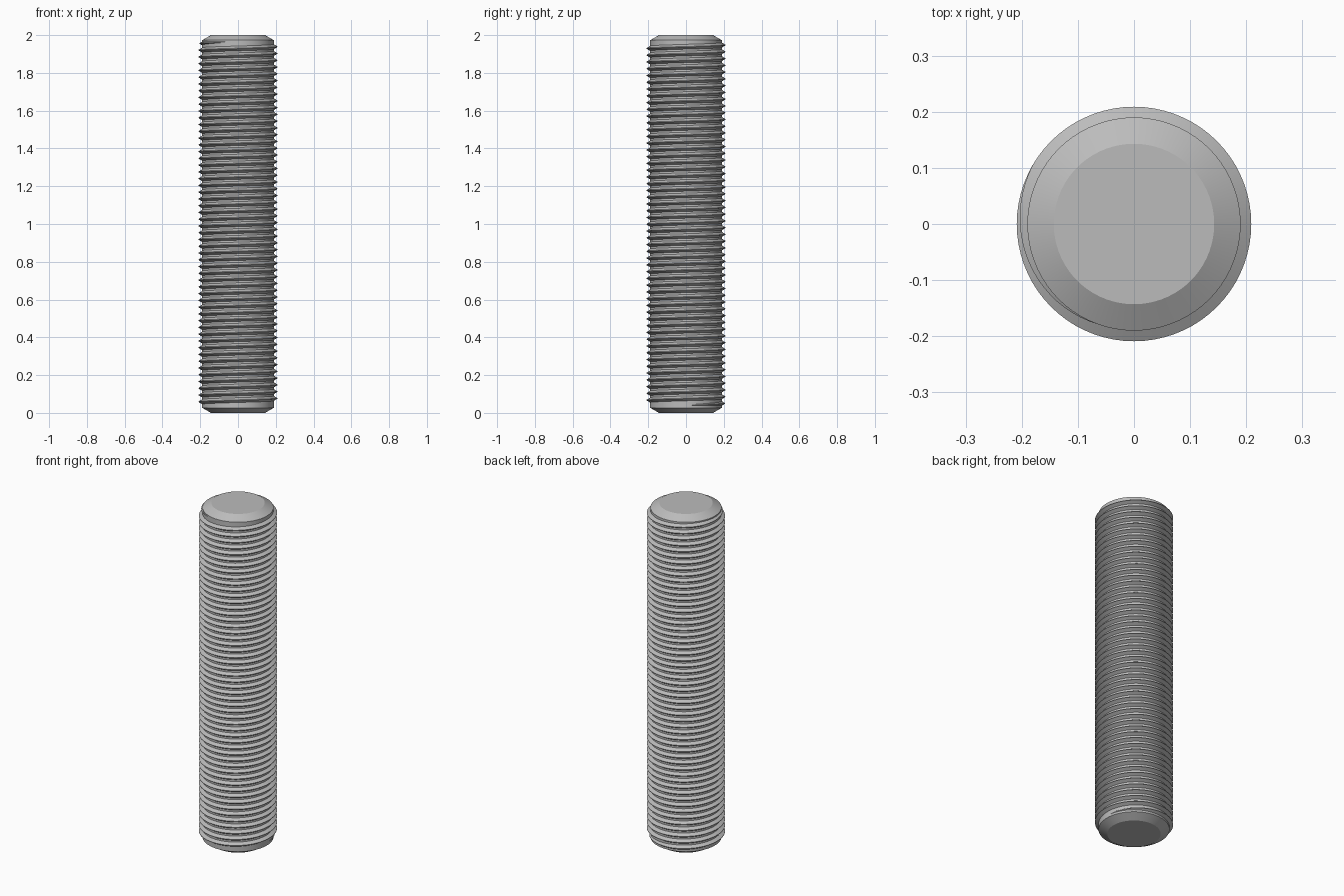
import bpy
import bmesh
from math import cos, sin, pi, radians

cube = bpy.data.objects.get("Cube")
if cube:
    bpy.data.objects.remove(cube, do_unlink=True)

HEIGHT = 2.0
CORE_R, CREST_R, TIP_R = 0.19, 0.209, 0.143
CHAMFER = 0.027
PITCH = 0.0358
SEGMENTS = 72

steel = bpy.data.materials.new("steel grey")
steel.use_nodes = True
GREY = (0.5, 0.5, 0.5, 1)
steel.diffuse_color = GREY
steel.node_tree.nodes["Principled BSDF"].inputs["Base Color"].default_value = GREY


def finish(bm, name):
    bmesh.ops.recalc_face_normals(bm, faces=bm.faces)
    mesh = bpy.data.meshes.new(name)
    bm.to_mesh(mesh)
    bm.free()
    obj = bpy.data.objects.new(name, mesh)
    bpy.context.collection.objects.link(obj)
    mesh.materials.append(steel)
    bpy.ops.object.select_all(action='DESELECT')
    obj.select_set(True)
    bpy.context.view_layer.objects.active = obj
    bpy.ops.object.shade_smooth_by_angle(angle=radians(25))
    return obj


def bridge(bm, a, b, closed):
    n = len(a)
    for i in range(n if closed else n - 1):
        j = (i + 1) % n
        bm.faces.new((a[i], a[j], b[j], b[i]))


# Chamfered core, turned from a profile
bm = bmesh.new()
profile = [(TIP_R, 0), (CORE_R, CHAMFER), (CORE_R, HEIGHT - CHAMFER), (TIP_R, HEIGHT)]
rings = []
for r, z in profile:
    angles = [2 * pi * i / SEGMENTS for i in range(SEGMENTS)]
    rings.append([bm.verts.new((r * cos(a), r * sin(a), z)) for a in angles])
for lower, upper in zip(rings, rings[1:]):
    bridge(bm, lower, upper, True)
bm.faces.new(rings[0])
bm.faces.new(rings[-1])
finish(bm, "rod_core")

# Right-handed helical thread, fading into the core at both ends
START, END = 0.0, 53 * 2 * pi + radians(255)
START_Z = 0.041
FADE = radians(105)
ROOT_R = CORE_R - 0.002
bm = bmesh.new()
steps = round((END - START) / (2 * pi) * SEGMENTS)
sections = []
for i in range(steps + 1):
    a = START + (END - START) * i / steps
    z = START_Z + PITCH * a / (2 * pi)
    fade = max(0.0, min(1.0, (a - START) / FADE, (END - a) / FADE))
    crest = ROOT_R + 0.001 + (CREST_R - ROOT_R - 0.001) * fade
    half = 0.003 + 0.011 * fade
    section = [(ROOT_R, -half), (crest, -0.0015), (crest, 0.0015), (ROOT_R, half)]
    sections.append([bm.verts.new((r * cos(a), r * sin(a), z + dz)) for r, dz in section])
for s, t in zip(sections, sections[1:]):
    bridge(bm, s, t, True)
bm.faces.new(sections[0])
bm.faces.new(sections[-1])
finish(bm, "helical_thread")
